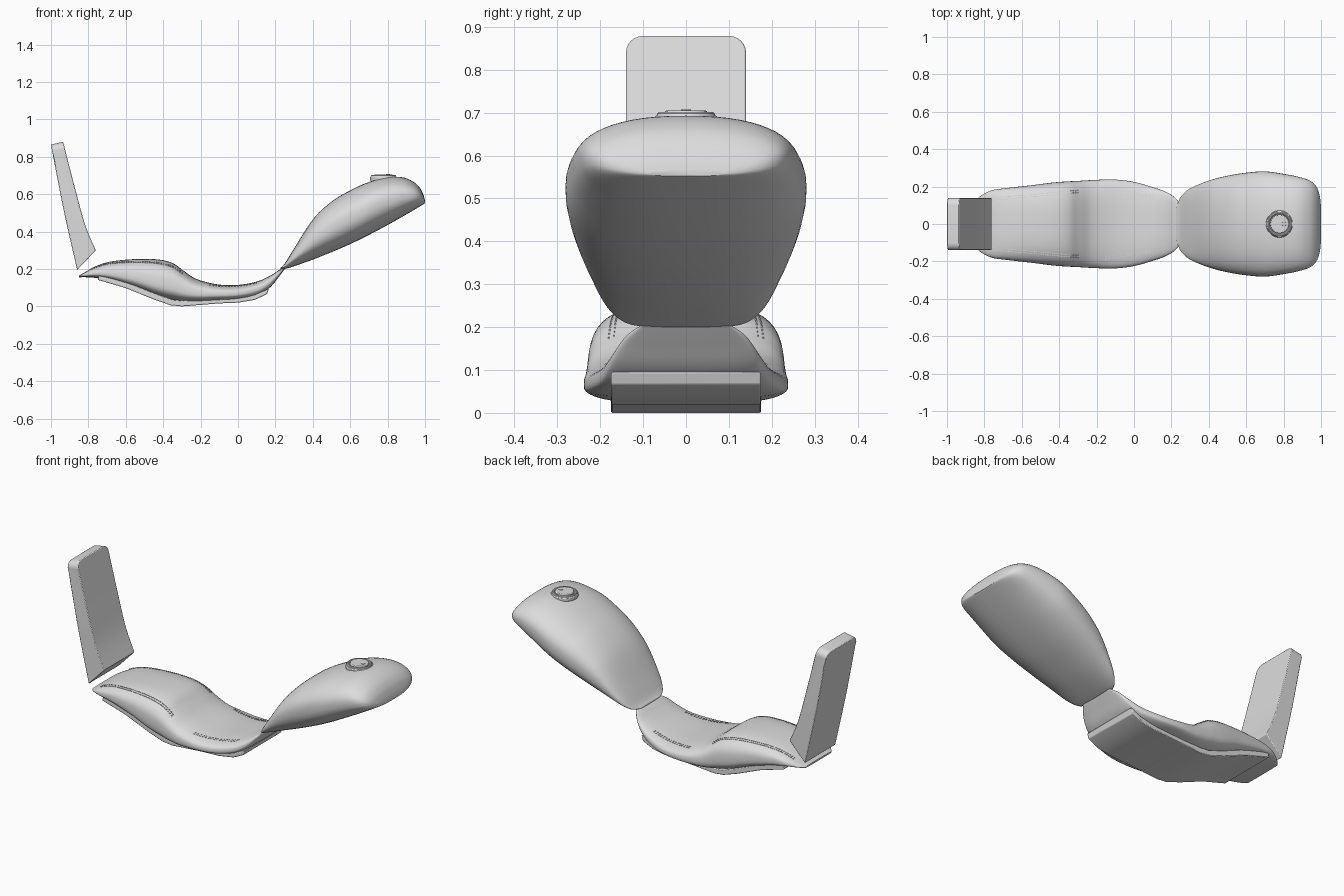
import bpy, bmesh, math
from mathutils import Vector
from mathutils.bvhtree import BVHTree

if "Cube" in bpy.data.objects:
    bpy.data.objects.remove(bpy.data.objects["Cube"], do_unlink=True)

GREY = (0.72, 0.72, 0.72, 1)
mat = bpy.data.materials.new("light grey")
mat.use_nodes = True
mat.diffuse_color = GREY
shader = mat.node_tree.nodes["Principled BSDF"]
shader.inputs["Base Color"].default_value = GREY
shader.inputs["Roughness"].default_value = 0.6


def finish(name, bm, bevel=0, angle=40):
    bmesh.ops.recalc_face_normals(bm, faces=bm.faces)
    mesh = bpy.data.meshes.new(name)
    bm.to_mesh(mesh)
    bm.free()
    mesh.materials.append(mat)
    ob = bpy.data.objects.new(name, mesh)
    bpy.context.collection.objects.link(ob)
    bpy.ops.object.select_all(action='DESELECT')
    ob.select_set(True)
    bpy.context.view_layer.objects.active = ob
    bpy.ops.object.shade_smooth_by_angle(angle=math.radians(angle))
    if bevel:
        mod = ob.modifiers.new("soft edges", 'BEVEL')
        mod.width, mod.segments = bevel, 2
    return ob


def smooth_path(rows, steps=6):
    """Catmull-Rom curve through rows of numbers."""
    rows = [rows[0]] + rows + [rows[-1]]
    out = []
    for p, a, b, n in zip(rows, rows[1:], rows[2:], rows[3:]):
        for i in range(steps):
            t = i / steps
            out.append([0.5 * (2 * w1 + (w2 - w0) * t + (2 * w0 - 5 * w1 + 4 * w2 - w3) * t ** 2
                               + (3 * w1 - w0 - 3 * w2 + w3) * t ** 3)
                        for w0, w1, w2, w3 in zip(p, a, b, n)])
    return out + [rows[-1]]


def loft(name, stations, middle, top_power, low_power, sides=56):
    """Skin of rounded sections; each station is x, half width, bottom, top."""
    bm = bmesh.new()
    rings = []
    for x, half, low, high in smooth_path(stations):
        mid = low + (high - low) * middle
        ring = []
        for k in range(sides):
            a = math.tau * k / sides
            c, s = math.cos(a), math.sin(a)
            power = 2 / (top_power if s > 0 else low_power)
            y = half * math.copysign(abs(c) ** power, c)
            z = mid + abs(s) ** power * ((high - mid) if s > 0 else (low - mid))
            ring.append(bm.verts.new((x, y, z)))
        rings.append(ring)
    for r, q in zip(rings, rings[1:]):
        for k in range(sides):
            j = (k + 1) % sides
            bm.faces.new((r[k], r[j], q[j], q[k]))
    bm.faces.new(rings[0])
    bm.faces.new(rings[-1])
    return finish(name, bm, angle=50)


def prism(profile, half):
    """Side profile in x, z stretched across the width."""
    bm = bmesh.new()
    face = bm.faces.new([bm.verts.new((x, -half, z)) for x, z in profile])
    made = bmesh.ops.extrude_face_region(bm, geom=[face])["geom"]
    verts = [v for v in made if isinstance(v, bmesh.types.BMVert)]
    bmesh.ops.translate(bm, verts=verts, vec=(0, 2 * half, 0))
    return bm


# Fuel tank
loft("fuel_tank", [
    (0.228, 0.09, 0.199, 0.207), (0.25, 0.145, 0.2, 0.23), (0.3, 0.19, 0.215, 0.31),
    (0.4, 0.232, 0.25, 0.465), (0.5, 0.258, 0.29, 0.56), (0.6, 0.274, 0.333, 0.62),
    (0.7, 0.281, 0.382, 0.665), (0.8, 0.268, 0.435, 0.69), (0.88, 0.252, 0.48, 0.69),
    (0.94, 0.232, 0.515, 0.665), (0.975, 0.2, 0.536, 0.63), (0.993, 0.15, 0.547, 0.592),
    (1.0, 0.09, 0.552, 0.565)], 0.52, 2.3, 2.5)

# Stepped seat
seat = loft("seat", [
    (-0.85, 0.12, 0.155, 0.165), (-0.82, 0.15, 0.156, 0.182), (-0.76, 0.18, 0.152, 0.215),
    (-0.68, 0.192, 0.135, 0.24), (-0.55, 0.207, 0.095, 0.253), (-0.43, 0.222, 0.05, 0.251),
    (-0.35, 0.228, 0.03, 0.232), (-0.29, 0.231, 0.022, 0.19), (-0.22, 0.235, 0.022, 0.146),
    (-0.11, 0.238, 0.03, 0.118), (0, 0.225, 0.037, 0.115), (0.1, 0.197, 0.057, 0.133),
    (0.17, 0.172, 0.1, 0.163), (0.22, 0.14, 0.16, 0.195), (0.255, 0.095, 0.206, 0.214)],
    0.4, 2.9, 3.2)

# Base plate under the seat
under = [(-0.75, 0.142), (-0.6, 0.098), (-0.45, 0.037), (-0.36, 0.006), (-0.3, 0), (-0.2, 0.008),
         (-0.1, 0.016), (0, 0.02), (0.09, 0.035), (0.155, 0.066)]
upper = [(x + 0.01, z + 0.03) for x, z in reversed(under)]
finish("seat_base_plate", prism(under + upper, 0.175), bevel=0.004)

# Backrest with rounded upper corners
front = smooth_path([(-0.76, 0.3), (-0.815, 0.43), (-0.868, 0.62), (-0.935, 0.88)], 4)
back = smooth_path([(-1, 0.865), (-0.965, 0.68), (-0.925, 0.48), (-0.86, 0.195)], 4)
bm = prism(front + back, 0.14)
corners = [e for e in bm.edges if min(v.co.z for v in e.verts) > 0.86
           and abs(e.verts[0].co.y - e.verts[1].co.y) < 0.01]
bmesh.ops.bevel(bm, geom=corners, offset=0.04, segments=6, profile=0.5, affect='EDGES')
finish("backrest", bm, bevel=0.004)


# Fuel cap: collar, rim, lid and lock turned as stepped discs
def disc(name, x, radius, low, high, bevel):
    bm = bmesh.new()
    bmesh.ops.create_cone(bm, cap_ends=True, segments=40, radius1=radius,
                          radius2=radius, depth=high - low)
    bmesh.ops.translate(bm, verts=bm.verts, vec=(x, 0, (low + high) / 2))
    finish(name, bm, bevel)


disc("cap_collar", 0.778, 0.072, 0.672, 0.694, 0.004)
disc("cap_lid", 0.778, 0.05, 0.68, 0.705, 0.004)
disc("cap_lock", 0.802, 0.012, 0.69, 0.708, 0.001)
bpy.ops.mesh.primitive_torus_add(location=(0.778, 0, 0.694), major_radius=0.06,
                                 minor_radius=0.008, major_segments=40, minor_segments=10)
rim = bpy.context.object
rim.name = "cap_rim"
rim.data.materials.append(mat)
bpy.ops.object.shade_smooth_by_angle()

# Double rows of stitches laid on the seat
tree = BVHTree.FromObject(seat, bpy.context.evaluated_depsgraph_get())
bm = bmesh.new()
for start, end, count in (((-0.78, 0.137), (-0.3, 0.18), 40), ((-0.15, 0.187), (0.1, 0.15), 16)):
    for side in (-1, 1):
        for row in (0, 0.012):
            for i in range(count):
                spot = Vector(start).lerp(Vector(end), i / (count - 1))
                hit = tree.ray_cast(Vector((spot.x, side * (spot.y - row), 1)), Vector((0, 0, -1)))[0]
                if hit:
                    cube = bmesh.ops.create_cube(bm, size=1)["verts"]
                    bmesh.ops.scale(bm, verts=cube, vec=(0.008, 0.003, 0.004))
                    bmesh.ops.translate(bm, verts=cube, vec=hit)
finish("seat_stitching", bm)
